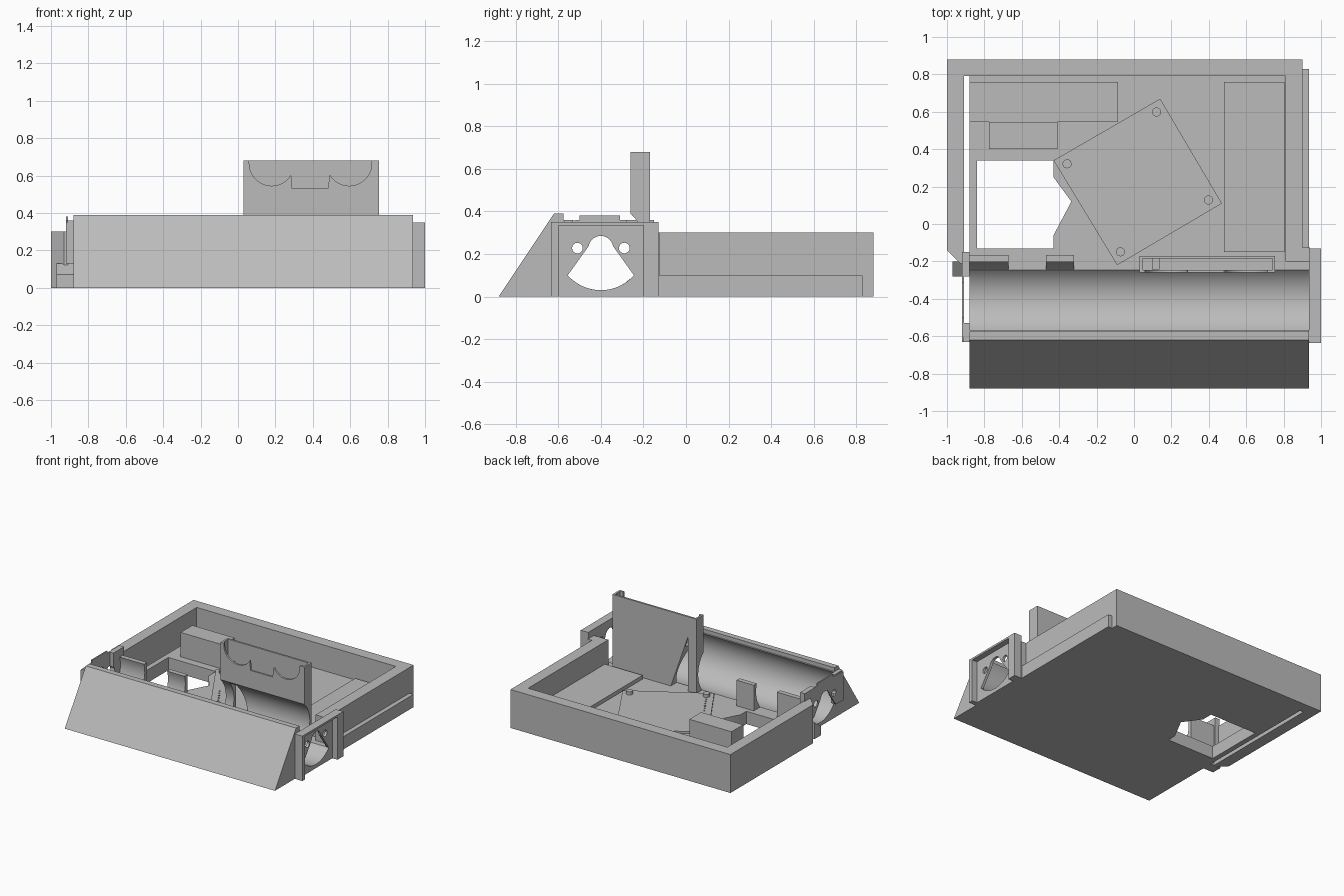
import bpy, bmesh, math
from mathutils import Vector

cube = bpy.data.objects.get("Cube")
if cube:
    bpy.data.objects.remove(cube)

grey = bpy.data.materials.new("plain grey")
grey.use_nodes = True
colour = (0.5, 0.5, 0.5, 1)
grey.diffuse_color = colour
grey.node_tree.nodes["Principled BSDF"].inputs["Base Color"].default_value = colour


def prism(name, profile, axis, lo, hi):
    """Extrude a 2D profile along an axis; the profile uses the other two axes in order."""
    def place(p, d):
        v = list(p)
        v.insert("xyz".index(axis), d)
        return Vector(v)
    bm = bmesh.new()
    face = bm.faces.new([bm.verts.new(place(p, lo)) for p in profile])
    new = bmesh.ops.extrude_face_region(bm, geom=[face])["geom"]
    shift = place((0, 0), hi - lo)
    bmesh.ops.translate(bm, vec=shift, verts=[v for v in new if isinstance(v, bmesh.types.BMVert)])
    bmesh.ops.recalc_face_normals(bm, faces=bm.faces)
    mesh = bpy.data.meshes.new(name)
    bm.to_mesh(mesh)
    bm.free()
    mesh.materials.append(grey)
    obj = bpy.data.objects.new(name, mesh)
    bpy.context.collection.objects.link(obj)
    return obj


def box(name, x, y, z):
    rect = [(x[0], y[0]), (x[1], y[0]), (x[1], y[1]), (x[0], y[1])]
    return prism(name, rect, "z", *z)


def arc(cx, cy, r, start, end, n=24):
    angles = [math.radians(start + (end - start) * i / n) for i in range(n + 1)]
    return [(cx + r * math.cos(a), cy + r * math.sin(a)) for a in angles]


def disc(cx, cy, r, n=24):
    return arc(cx, cy, r, 0, 360, n)[:-1]


def activate(obj):
    bpy.ops.object.select_all(action="DESELECT")
    obj.select_set(True)
    bpy.context.view_layer.objects.active = obj


def cut(obj, *cutters):
    for c in cutters:
        mod = obj.modifiers.new("cut", "BOOLEAN")
        mod.operation, mod.solver, mod.object = "DIFFERENCE", "EXACT", c
        activate(obj)
        bpy.ops.object.modifier_apply(modifier=mod.name)
        bpy.data.objects.remove(c)


def smooth(obj):
    activate(obj)
    bpy.ops.object.shade_smooth_by_angle(angle=math.radians(30))


# Shared trough centre and radius, and the base plate height
TY, TZ, R, FLOOR = -0.4, 0.237, 0.207, 0.1
LEFT, RIGHT = -0.88, 0.935

# Base plate with front ramp and round trough
profile = [(-0.88, 0), (-0.62, 0.39), (-0.575, 0.39), (-0.575, 0.36)]
profile += arc(TY, TZ, R, 144, 318.6, 36)
profile += [(0.83, FLOOR), (0.83, 0)]
base = prism("base_with_ramp", profile, "x", LEFT, RIGHT)
opening = [(-0.84, -0.13), (-0.43, -0.13), (-0.43, -0.06), (-0.335, 0.12),
           (-0.43, 0.25), (-0.43, 0.34), (-0.84, 0.34)]
cut(base, prism("opening_cutter", opening, "z", -0.1, 0.2))
smooth(base)

# Surrounding wall, with a chamfered front end on one side
wall = [(-1, 0.88), (-1, -0.14), (-0.93, -0.21), (-0.91, -0.21), (-0.91, 0.79),
        (0.81, 0.79), (0.81, -0.2), (0.94, -0.2), (0.94, -0.125), (0.9, -0.125), (0.9, 0.88)]
prism("surrounding_wall", wall, "z", 0, 0.3)

# Rear trough supports
for i, (a, b) in enumerate([(-0.88, -0.67), (-0.47, -0.32)]):
    support = arc(TY, TZ, R, -41, 17.7, 12) + [(-0.165, 0.3), (-0.165, 0.09)]
    smooth(prism(f"trough_support_{i + 1}", support, "x", a, b))


def motor_holes(obj, lo, hi):
    """Keyhole opening with a bolt hole on each side."""
    keyhole = arc(TY, TZ - 0.01, 0.058, 10, 170, 14) + arc(TY, TZ, R, 221.4, 318.6, 16)
    cut(obj, prism("keyhole_cutter", keyhole, "x", lo, hi),
        *[prism("bolt_cutter", disc(TY + s * 0.11, 0.228, 0.025), "x", lo, hi) for s in (-1, 1)])


# Outer bracket on the model's left: plate, flanges and top lip
bracket = box("left_bracket_plate", (0.935, 0.955), (-0.635, -0.13), (0, 0.35))
motor_holes(bracket, 0.9, 0.98)
box("left_bracket_front_flange", (0.95, 1), (-0.635, -0.6), (0, 0.35))
box("left_bracket_rear_flange", (0.95, 1), (-0.2, -0.13), (0, 0.35))
box("left_bracket_lip", (0.95, 1), (-0.6, -0.2), (0.335, 0.35))

# Thin end plate on the model's right, with spacers
top = [(-0.63, 0.13), (-0.63, 0.35), (-0.5, 0.36), (-0.5, 0.38), (-0.31, 0.38),
       (-0.31, 0.36), (-0.15, 0.36), (-0.15, 0.13)]
end_plate = prism("right_end_plate", top, "x", -0.92, -0.91)
motor_holes(end_plate, -0.95, -0.9)
for name, y in (("front", (-0.63, -0.53)), ("rear", (-0.28, -0.15))):
    spacer = box(f"right_{name}_spacer", (-0.911, -0.88), y, (0.13, 0.36))
    motor_holes(spacer, -0.95, -0.85)
prism("right_foot", [(-0.28, 0), (-0.28, 0.07), (-0.2, 0.13), (-0.2, 0)], "x", -0.97, -0.88)

# Tall holder: curved foot, top pocket, scalloped front lip and rear notch
holder = box("tall_holder", (0.03, 0.755), (-0.26, -0.17), (0.09, 0.68))
scallop = arc(0.18, 0.665, 0.12, 180, 330, 18) + [(0.29, 0.53), (0.48, 0.53)]
scallop += arc(0.595, 0.665, 0.12, 210, 360, 18) + [(0.715, 0.72), (0.06, 0.72)]
cut(holder,
    prism("trough_cutter", disc(TY, TZ, R, 72), "x", -0.1, 0.9),
    box("pocket_cutter", (0.045, 0.74), (-0.245, -0.185), (0.43, 0.8)),
    prism("scallop_cutter", scallop, "y", -0.3, -0.24),
    prism("notch_cutter", [(0.25, 0.05), (0.25, 0.1), (0.1, 0.53), (0.1, 0.05)], "y", -0.243, -0.1))
smooth(holder)

# Floor components
box("side_slab", (0.48, 0.805), (-0.15, 0.76), (0.09, 0.13))
box("rear_slab", (-0.88, -0.085), (0.545, 0.76), (0.09, 0.13))
box("component_box", (-0.775, -0.41), (0.4, 0.545), (0.09, 0.29))

# Angled board with corner pegs and a row of pins
corners = [(-0.43, 0.34), (0.14, 0.67), (0.47, 0.11), (-0.09, -0.22)]
prism("board", corners, "z", 0.09, 0.115)
centre = Vector((0.02, 0.225))
for i, c in enumerate(corners):
    p = centre.lerp(Vector(c), 0.84)
    smooth(prism(f"board_peg_{i + 1}", disc(p.x, p.y, 0.024), "z", 0.1, 0.14))
for i in range(7):
    prism(f"board_pin_{i + 1}", disc(-0.2 + 0.02 * i, 0.06 - 0.033 * i, 0.006, 8), "z", 0.11, 0.12)
